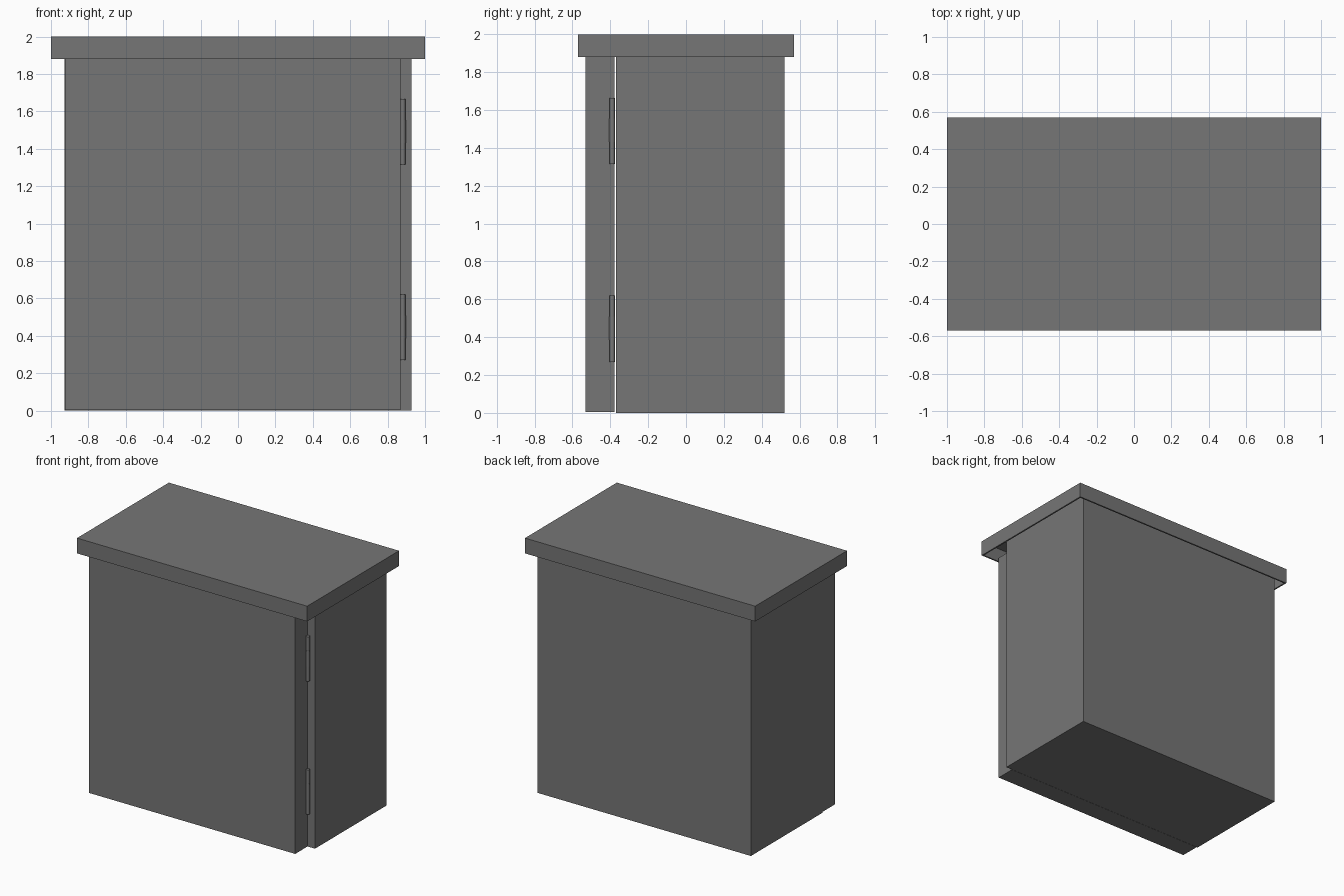
import bpy, bmesh
from mathutils import Matrix

if "Cube" in bpy.data.objects:
    bpy.data.objects.remove(bpy.data.objects["Cube"])

# Dark grey painted metal
paint = bpy.data.materials.new("dark_grey_paint")
paint.diffuse_color = (0.18, 0.18, 0.18, 1)
paint.use_nodes = True
paint.node_tree.nodes["Principled BSDF"].inputs["Base Color"].default_value = paint.diffuse_color


def finish(name, bm):
    """Turn a bmesh into a painted object."""
    mesh = bpy.data.meshes.new(name)
    bm.to_mesh(mesh)
    bm.free()
    mesh.materials.append(paint)
    obj = bpy.data.objects.new(name, mesh)
    bpy.context.collection.objects.link(obj)
    return obj


def box(name, x, y, z, open_faces=()):
    """Box from (min, max) ranges; open_faces lists outward normals to leave open."""
    bm = bmesh.new()
    bmesh.ops.create_cube(bm, size=1)
    bm.normal_update()
    gone = [f for f in bm.faces
            if tuple(round(c) for c in f.normal) in open_faces]
    bmesh.ops.delete(bm, geom=gone, context='FACES')
    for v in bm.verts:
        v.co = [r[0] + (c + 0.5) * (r[1] - r[0]) for c, r in zip(v.co, (x, y, z))]
    return finish(name, bm)


def sheet(obj, thickness):
    mod = obj.modifiers.new("sheet_thickness", 'SOLIDIFY')
    mod.thickness = thickness
    mod.offset = -1
    mod.use_even_offset = True


def hinge(name, x, y, z):
    """Three stacked knuckles, the middle one slightly thicker."""
    bm = bmesh.new()
    for z0, z1, r in ((0, 0.115, 0.014), (0.115, 0.24, 0.016), (0.24, 0.35, 0.014)):
        bmesh.ops.create_cone(
            bm, cap_ends=True, segments=16, radius1=r, radius2=r, depth=z1 - z0,
            matrix=Matrix.Translation((x, y, z + (z0 + z1) / 2)))
    obj = finish(name, bm)
    bpy.context.view_layer.objects.active = obj
    obj.select_set(True)
    bpy.ops.object.shade_smooth_by_angle()
    obj.select_set(False)


# Cabinet body, reaching up to the underside of the lid
box("cabinet_body", (-0.928, 0.928), (-0.37, 0.52), (0, 1.985))

# Front door, stopping short of the hinge-side edge of the body
box("door", (-0.924, 0.868), (-0.53, -0.377), (0.004, 1.89))

# Overhanging lid, a sheet-metal tray open underneath
lid = box("lid", (-1, 1), (-0.57, 0.57), (1.88, 2), open_faces=((0, 0, -1),))
sheet(lid, 0.012)

# Hinges between door and body
for label, z in (("lower", 0.27), ("upper", 1.315)):
    hinge(label + "_hinge", 0.881, -0.39, z)
